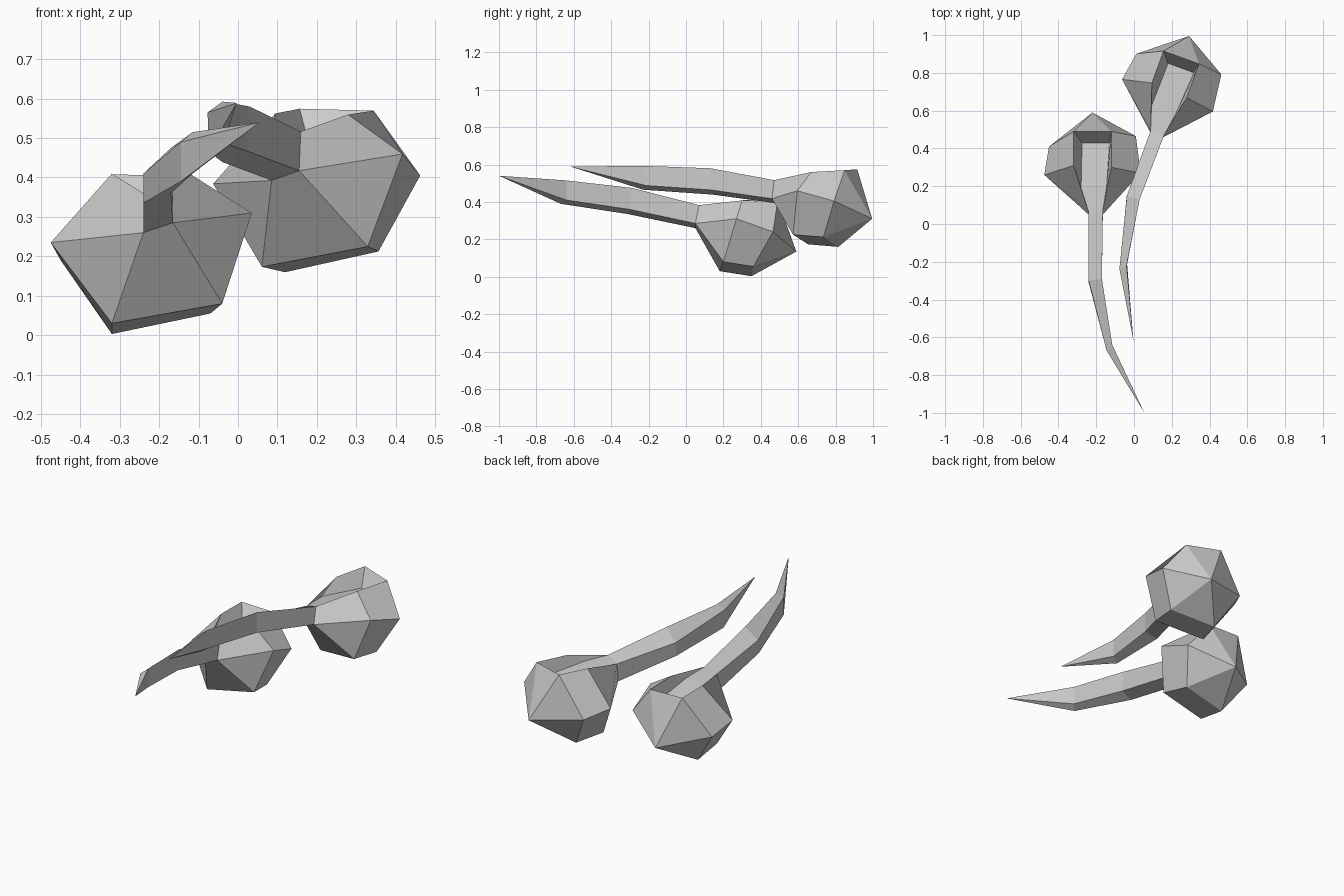
import bpy, bmesh
from math import radians
from mathutils import Matrix

if "Cube" in bpy.data.objects:
    bpy.data.objects.remove(bpy.data.objects["Cube"])

# Stem sections: four corners each (top left, top right, bottom right, bottom left)
STEM = [
    [(-.145, -.67, .49), (-.115, -.64, .515), (-.115, -.64, .41), (-.145, -.67, .39)],
    [(-.24, -.30, .41), (-.17, -.29, .475), (-.17, -.30, .36), (-.24, -.31, .335)],
    [(-.24, .065, .36), (-.165, .07, .383), (-.165, .05, .285), (-.24, .05, .26)],
]
STEM_TIP = (.055, -1.0, .54)

# Fruit rings run from the left rim of the dimple, under the fruit, to the right rim
FRONT = [(-.32, .31, .41), (-.475, .26, .235), (-.32, .18, .03),
         (-.04, .20, .08), (.035, .27, .31), (-.12, .30, .408)]
BACK = [(-.32, .49, .408), (-.45, .41, .19), (-.32, .35, .003),
        (-.07, .36, .055), (.01, .465, .24), (-.12, .49, .403)]
FRUIT_TIP = (-.22, .59, .135)
FLOOR = [(-.28, .19, .355), (-.145, .20, .365), (-.13, .43, .32), (-.275, .43, .32)]


def fan(bm, tip, ring, closed=True):
    for i in range(len(ring) if closed else len(ring) - 1):
        bm.faces.new((tip, ring[i], ring[(i + 1) % len(ring)]))


def bridge(bm, a, b, closed=True):
    n = len(a)
    for i in range(n if closed else n - 1):
        j = (i + 1) % n
        bm.faces.new((a[i], a[j], b[j], b[i]))


def cherry(name, matrix):
    bm = bmesh.new()

    def row(points):
        return [bm.verts.new(p) for p in points]

    # Tapered stem
    rings = [row(s) for s in STEM]
    fan(bm, bm.verts.new(STEM_TIP), rings[0])
    for a, b in zip(rings, rings[1:]):
        bridge(bm, a, b)
    tl, tr, br, bl = rings[-1]

    # Shoulder spreading from the stem to the front ring
    f, k, d = row(FRONT), row(BACK), row(FLOOR)
    for face in ((tl, f[0], f[1], bl), (bl, f[1], f[2]), (bl, f[2], f[3], br),
                 (br, f[3], f[4]), (br, f[4], f[5], tr)):
        bm.faces.new(face)

    # Belly and pointed back
    bridge(bm, f, k, False)
    fan(bm, bm.verts.new(FRUIT_TIP), k, False)
    bm.faces.new((bm.verts.new(FRUIT_TIP), k[5], k[0]))

    # Dimple running out from the stem
    for face in ((tl, tr, d[1], d[0]), (tl, d[0], f[0]), (tr, f[5], d[1]), d,
                 (f[0], d[0], d[3], k[0]), (k[0], d[3], d[2], k[5]),
                 (k[5], d[2], d[1], f[5])):
        bm.faces.new(face)

    bmesh.ops.remove_doubles(bm, verts=bm.verts, dist=.0005)
    bmesh.ops.recalc_face_normals(bm, faces=bm.faces)
    bm.transform(matrix)
    mesh = bpy.data.meshes.new(name)
    bm.to_mesh(mesh)
    bm.free()
    obj = bpy.data.objects.new(name, mesh)
    bpy.context.collection.objects.link(obj)


# Lower fruit, then a turned and raised copy pivoting where the stem joins
cherry("left_cherry", Matrix.Identity(4))
cherry("right_cherry",
       Matrix.Translation((.12, .48, .453))
       @ Matrix.Rotation(radians(-20), 4, 'Z')
       @ Matrix.Rotation(radians(4.5), 4, 'X')
       @ Matrix.Translation((.205, -.06, -.32)))
